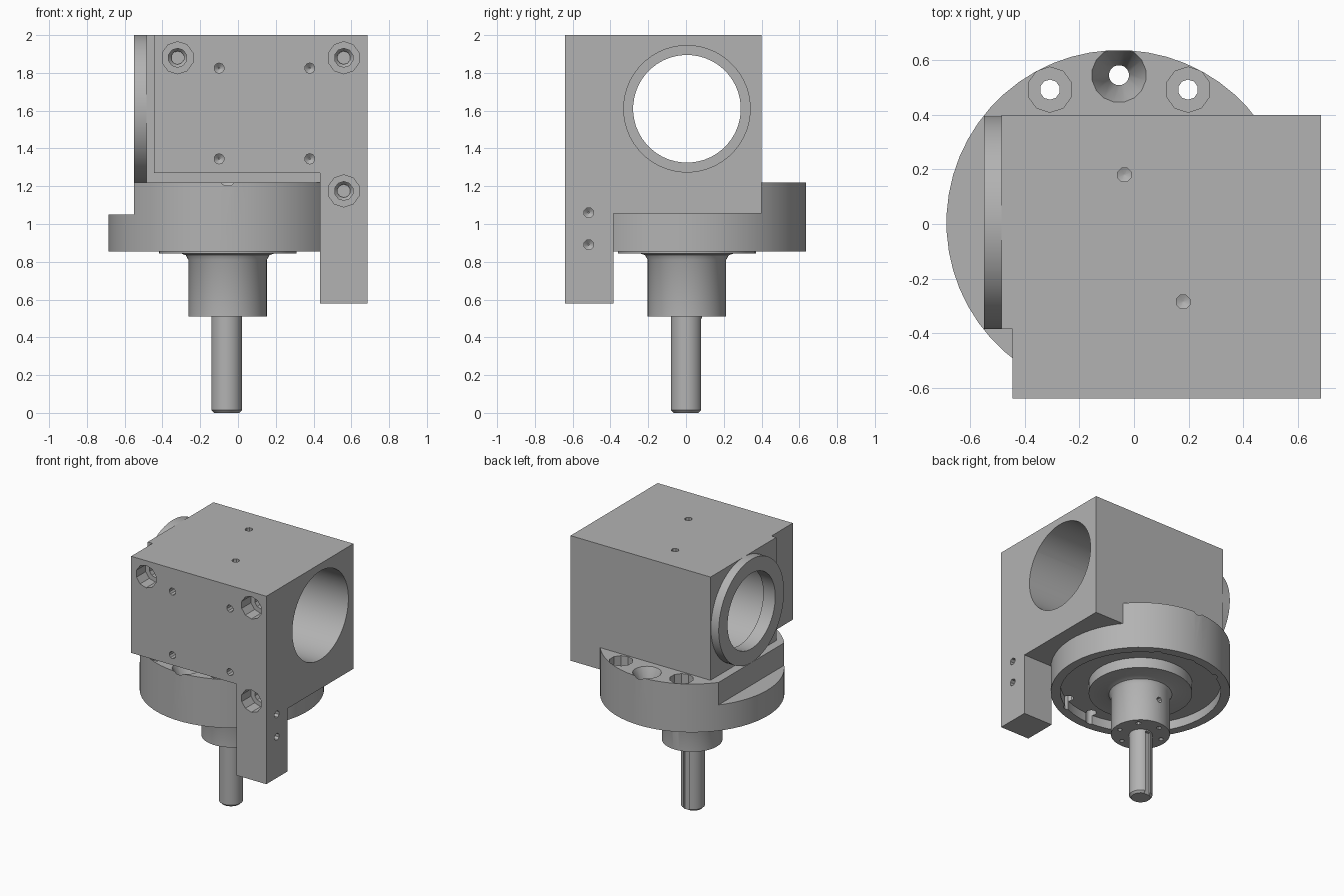
import bpy, bmesh, math
from mathutils import Vector

cube = bpy.data.objects.get("Cube")
if cube:
    bpy.data.objects.remove(cube, do_unlink=True)

metal = bpy.data.materials.new("machined grey")
metal.use_nodes = True
GREY = (0.45, 0.45, 0.45, 1)
metal.diffuse_color = GREY
metal.node_tree.nodes["Principled BSDF"].inputs["Base Color"].default_value = GREY


def to_object(name, bm):
    bmesh.ops.recalc_face_normals(bm, faces=bm.faces)
    mesh = bpy.data.meshes.new(name)
    bm.to_mesh(mesh)
    bm.free()
    mesh.materials.append(metal)
    ob = bpy.data.objects.new(name, mesh)
    bpy.context.collection.objects.link(ob)
    return ob


def box(name, low, high):
    bm = bmesh.new()
    bmesh.ops.create_cube(bm, size=1)
    low, high = Vector(low), Vector(high)
    for v in bm.verts:
        v.co = (low + high) / 2 + v.co * (high - low)
    return to_object(name, bm)


def lathe(name, profile, sides, loc, axis=(0, 0, 1)):
    """Spin (radius, distance) points around an axis and cap both ends."""
    bm = bmesh.new()
    turn = Vector(axis).to_track_quat('Z', 'Y')
    rings = []
    for r, d in profile:
        ring = []
        for i in range(sides):
            a = math.tau * (i + 0.5) / sides
            p = Vector((r * math.cos(a), r * math.sin(a), d))
            ring.append(bm.verts.new(Vector(loc) + turn @ p))
        rings.append(ring)
    for a, b in zip(rings, rings[1:]):
        for i in range(sides):
            j = (i + 1) % sides
            bm.faces.new((a[i], a[j], b[j], b[i]))
    bm.faces.new(rings[0])
    bm.faces.new(rings[-1])
    return to_object(name, bm)


def combine(ob, others, operation):
    bpy.context.view_layer.objects.active = ob
    for other in others:
        other.hide_render = True
        mod = ob.modifiers.new("combine", 'BOOLEAN')
        mod.operation = operation
        mod.solver = 'EXACT'
        mod.object = other
        bpy.ops.object.modifier_apply(modifier=mod.name)
        bpy.data.objects.remove(other, do_unlink=True)


def hole(profile, loc, axis, sides=10):
    return lathe("hole_cutter", profile, sides, loc, axis)


def smooth(ob):
    bpy.ops.object.select_all(action='DESELECT')
    ob.select_set(True)
    bpy.context.view_layer.objects.active = ob
    bpy.ops.object.shade_smooth_by_angle(angle=math.radians(32))


INTO, DOWN, LEFTWARD = (0, 1, 0), (0, 0, -1), (-1, 0, 0)
CX, CY = -0.055, 0.005     # spindle axis
BORE_Z = 1.61

# Housing: main block, front plate, hanging leg and round bore boss
housing = box("housing", (-0.485, -0.385, 1.055), (0.685, 0.4, 2))
combine(housing, [
    box("front_plate", (-0.445, -0.64, 1.27), (0.685, -0.3, 2)),
    box("leg", (0.435, -0.64, 0.58), (0.685, -0.385, 1.4)),
    lathe("bore_boss", [(0.39, -0.55), (0.39, -0.4)], 64, (0, CY, BORE_Z), (1, 0, 0)),
], 'UNION')

# Bore with a lip at the boss end
cutters = [lathe("bore_cutter",
                 [(0.285, -0.7), (0.285, -0.45), (0.335, -0.45), (0.335, 0.8)],
                 48, (0, CY, BORE_Z), (1, 0, 0))]

# Counterbored screw holes and small tapped holes
counterbore = [(0.085, -0.02), (0.085, 0.11), (0.05, 0.11), (0.05, 0.2), (0.035, 0.22), (0.035, 0.25)]
tapped = [(0.027, -0.02), (0.027, 0.1), (0.004, 0.12)]
for x, z in [(-0.32, 1.88), (0.56, 1.88), (0.56, 1.175)]:
    cutters.append(hole(counterbore, (x, -0.64, z), INTO))
for x in (-0.1, 0.38):
    for z in (1.345, 1.825):
        cutters.append(hole(tapped, (x, -0.64, z), INTO))
for x, y in [(-0.035, 0.18), (0.18, -0.285)]:
    cutters.append(hole([(0.027, -0.02), (0.027, 0.03), (0.004, 0.04)], (x, y, 2), DOWN, 8))
for z in (0.89, 1.06):
    cutters.append(hole(tapped, (0.685, -0.515, z), LEFTWARD, 8))
combine(housing, cutters, 'DIFFERENCE')
smooth(housing)

# Flange with recessed underside, raised pad and collar, turned in one piece
flange = lathe("flange", [(0.632, 1.22), (0.632, 0.855), (0.565, 0.855), (0.565, 0.925),
                          (0.365, 0.925), (0.365, 0.845), (0.25, 0.845), (0.222, 0.835),
                          (0.208, 0.81), (0.208, 0.51)], 56, (CX, CY, 0))
cutters = [box("step_cutter", (-1, -1, 1.05), (-0.55, 1, 1.5))]
for side in (-1, 1):
    # Two counterbored holes and one countersunk hole on each side
    for dx in (-0.253, 0.253):
        cutters.append(hole([(0.083, -0.02), (0.083, 0.13), (0.037, 0.13), (0.037, 0.5)],
                            (CX + dx, CY + side * 0.487, 1.22), DOWN))
    cutters.append(hole([(0.1, -0.02), (0.1, 0), (0.037, 0.14), (0.037, 0.5)],
                        (CX, CY + side * 0.54, 1.22), DOWN, 16))
# Set screw holes in the collar end and side
for i in range(6):
    a = math.tau * i / 6 + math.pi / 4
    cutters.append(hole([(0.018, -0.02), (0.018, 0.06)],
                        (CX + 0.16 * math.cos(a), CY + 0.16 * math.sin(a), 0.51), (0, 0, 1), 8))
cutters.append(hole([(0.022, -0.02), (0.022, 0.06)], (CX, CY + 0.208, 0.7), (0, -1, 0), 8))
combine(flange, cutters, 'DIFFERENCE')
smooth(flange)

# Output shaft with chamfered tip and keyway
shaft = lathe("shaft", [(0.068, 0), (0.082, 0.015), (0.082, 0.56)], 32, (CX - 0.005, CY - 0.003, 0))
combine(shaft, [box("keyway_cutter", (CX - 0.028, CY + 0.058, -0.1),
                    (CX + 0.018, CY + 0.2, 0.5))], 'DIFFERENCE')
smooth(shaft)
